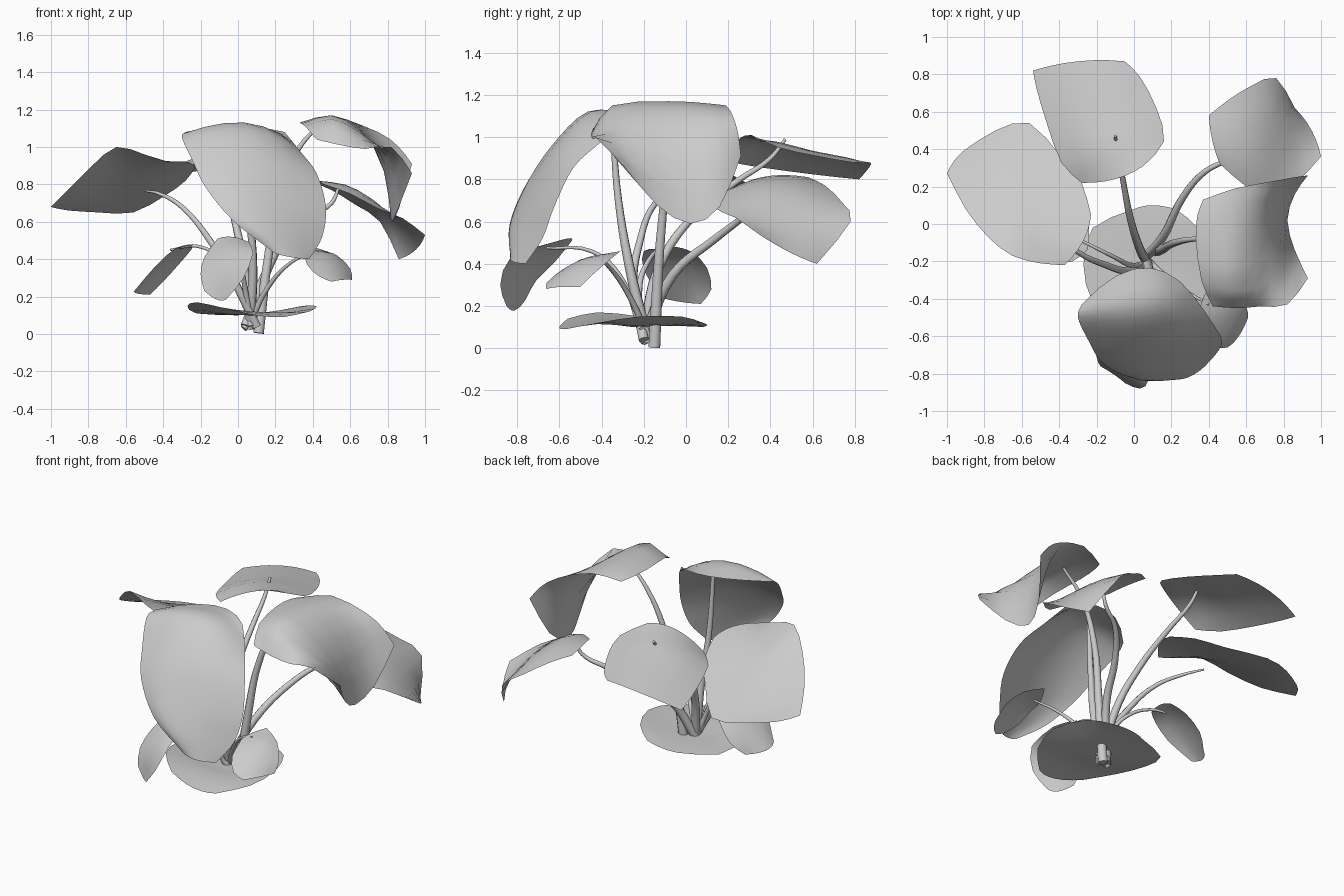
import bpy, bmesh
from mathutils import Vector

gray = bpy.data.materials.new("plain gray")
gray.diffuse_color = (0.6, 0.6, 0.6, 1)


def spline(pts, steps):
    """Smooth resampling of a list of points."""
    n, out = len(pts), []
    for i in range(n - 1):
        b, c = pts[i], pts[i + 1]
        a = pts[i - 1] if i else 2 * b - c
        d = pts[i + 2] if i + 2 < n else 2 * c - b
        for k in range(steps):
            t = k / steps
            out.append(0.5 * (2 * b + (c - a) * t + (2 * a - 5 * b + 4 * c - d) * t * t
                              + (3 * b - a - 3 * c + d) * t ** 3))
    return out + [pts[-1]]


def arc(l, m, r, cols=6):
    """Parabola through the left edge, midrib and right edge."""
    ts = [k / cols for k in range(cols + 1)]
    return [l * (1 - t) * (1 - 2 * t) + m * 4 * t * (1 - t) + r * t * (2 * t - 1) for t in ts]


def leaf(name, rows, steps=2):
    """Thin blade lofted through rows of points running from left to right edge."""
    rows = [[Vector(p) for p in r] for r in rows]
    rows = [arc(*r) if len(r) == 3 else spline(r, 2) for r in rows]
    columns = [spline(list(c), steps) for c in zip(*rows)]
    bm = bmesh.new()
    grid = [[bm.verts.new(p) for p in c] for c in columns]
    for u, v in zip(grid, grid[1:]):
        for k in range(len(u) - 1):
            bm.faces.new((u[k], u[k + 1], v[k + 1], v[k]))
    bm.normal_update()
    if sum(f.normal.z for f in bm.faces) < 0:
        bmesh.ops.reverse_faces(bm, faces=bm.faces)
    for f in bm.faces:
        f.smooth = True
    me = bpy.data.meshes.new(name)
    bm.to_mesh(me)
    bm.free()
    me.materials.append(gray)
    bpy.context.collection.objects.link(bpy.data.objects.new(name, me))


def stem(name, pts, thick=0.027, thin=0.008):
    """Tapered round stalk along a smooth path."""
    cu = bpy.data.curves.new(name, 'CURVE')
    cu.dimensions = '3D'
    cu.bevel_depth = 1.0
    cu.bevel_resolution = 2
    cu.resolution_u = 5
    cu.use_fill_caps = True
    sp = cu.splines.new('BEZIER')
    sp.bezier_points.add(len(pts) - 1)
    for i, (bp, p) in enumerate(zip(sp.bezier_points, pts)):
        bp.co = p
        bp.handle_left_type = bp.handle_right_type = 'AUTO'
        bp.radius = thick + (thin - thick) * i / (len(pts) - 1)
    cu.materials.append(gray)
    bpy.context.collection.objects.link(bpy.data.objects.new(name, cu))


# Large upper leaves
leaf("back_leaf", [
    [(-.28, .22, .88), (-.10, .24, .98), (.05, .31, 1.01)],
    [(-.39, .33, .86), (-.13, .42, .97), (.16, .44, .95)],
    [(-.47, .55, .83), (-.17, .58, .93), (.12, .62, .91)],
    [(-.52, .72, .81), (-.20, .74, .90), (.03, .79, .88)],
    [(-.54, .82, .80), (-.30, .87, .86), (-.05, .87, .88)]])
leaf("left_leaf", [
    [(-.37, -.22, .92), (-.27, -.09, .92), (-.23, .05, .89)],
    [(-.50, -.21, .96), (-.42, .03, .87), (-.28, .22, .82)],
    [(-.65, -.17, 1.0), (-.55, .15, .81), (-.39, .36, .74)],
    [(-.78, -.07, .90), (-.68, .22, .77), (-.56, .54, .65)],
    [(-.90, .08, .78), (-.85, .26, .71), (-.74, .50, .65)],
    [(-1.0, .27, .68), (-.96, .34, .67), (-.90, .40, .66)]])
leaf("back_right_leaf", [
    [(.46, .32, .80), (.42, .44, .82), (.40, .58, .81)],
    [(.60, .20, .75), (.57, .42, .80), (.50, .66, .77)],
    [(.75, .13, .67), (.70, .43, .73), (.63, .74, .69)],
    [(.88, .23, .62), (.82, .46, .61), (.76, .78, .60)],
    [(1.0, .36, .53), (.95, .50, .45), (.86, .62, .40)]])
leaf("front_leaf", [
    [(-.28, -.43, 1.08), (0, -.24, 1.11), (.25, -.31, 1.08)],
    [(-.30, -.50, 1.05), (.05, -.45, 1.12), (.33, -.40, .98)],
    [(-.24, -.63, .92), (.08, -.63, .95), (.42, -.53, .86)],
    [(-.17, -.74, .78), (.10, -.75, .75), (.47, -.62, .68)],
    [(-.02, -.82, .60), (.17, -.82, .56), (.45, -.68, .52)],
    [(.20, -.83, .43), (.29, -.82, .41), (.38, -.76, .40)]], steps=4)
leaf("right_leaf", [
    [(.42, -.44, 1.04), (.36, -.30, 1.11), (.33, -.08, 1.13), (.34, .05, 1.13), (.37, .13, 1.12)],
    [(.55, -.45, 1.01), (.50, -.35, 1.15), (.50, -.08, 1.17), (.51, .10, 1.16), (.54, .19, 1.15)],
    [(.68, -.44, .99), (.65, -.34, 1.08), (.66, -.05, 1.09), (.69, .13, 1.09), (.75, .23, 1.08)],
    [(.82, -.43, 1.0), (.80, -.25, .94), (.78, -.02, .87), (.80, .16, .90), (.86, .25, 1.0)],
    [(.93, -.29, .86), (.86, -.14, .68), (.82, .02, .59), (.86, .16, .67), (.93, .26, .91)]])

# Small lower leaves
leaf("ground_leaf", [
    [(0, .08, .10), (.10, .10, .11), (.22, .08, .12)],
    [(-.22, -.02, .11), (.08, -.05, .11), (.34, -.02, .15)],
    [(-.27, -.22, .15), (.07, -.25, .10), (.42, -.22, .15)],
    [(-.22, -.42, .17), (.08, -.42, .12), (.38, -.42, .12)],
    [(-.08, -.56, .14), (.10, -.60, .10), (.24, -.57, .09)]])
leaf("small_front_leaf", [
    [(-.11, -.54, .51), (-.03, -.56, .52), (.06, -.66, .49)],
    [(-.18, -.62, .41), (-.03, -.73, .45), (.08, -.83, .43)],
    [(-.20, -.71, .32), (-.07, -.80, .33), (.03, -.88, .30)],
    [(-.18, -.76, .23), (-.10, -.81, .18), (-.05, -.85, .20)]])
leaf("small_left_leaf", [
    [(-.25, -.14, .47), (-.24, -.05, .48), (-.25, .04, .45)],
    [(-.33, -.20, .46), (-.34, -.04, .435), (-.31, .10, .38)],
    [(-.43, -.20, .37), (-.44, -.03, .345), (-.40, .12, .28)],
    [(-.54, -.12, .24), (-.55, -.03, .22), (-.47, .07, .21)]])
leaf("small_right_leaf", [
    [(.36, -.50, .42), (.36, -.42, .44), (.42, -.31, .46)],
    [(.37, -.59, .37), (.46, -.46, .43), (.53, -.36, .42)],
    [(.43, -.66, .31), (.52, -.55, .36), (.60, -.44, .35)],
    [(.50, -.66, .28), (.56, -.60, .29), (.61, -.50, .29)]])

# Stems fanning out from the shared base
stem("back_stem", [(.07, -.2, .04), (.03, -.13, .38), (-.02, .03, .62), (-.06, .24, .79),
                   (-.09, .40, .90), (-.10, .47, .99)])
stem("left_stem", [(.10, -.2, .04), (-.03, -.25, .30), (-.15, -.22, .50), (-.30, -.15, .68),
                   (-.42, -.05, .75), (-.49, .05, .765)], .025, .006)
stem("back_right_stem", [(.04, -.2, .04), (.16, -.06, .35), (.26, .14, .52), (.38, .28, .63),
                         (.50, .34, .70), (.54, .36, .79)])
stem("front_stem", [(.06, -.18, .03), (.08, -.26, .35), (.06, -.32, .70), (.05, -.35, 1.09)], .03, .012)
stem("right_stem", [(.11, -.15, .005), (.16, -.13, .40), (.22, -.10, .75), (.33, -.08, 1.0), (.47, -.08, 1.15)], .03)
stem("ground_stem", [(.03, -.2, .03), (.07, -.19, .07), (.10, -.22, .10)], .02)
stem("small_front_stem", [(.07, -.2, .05), (.02, -.32, .35), (0, -.45, .46), (0, -.66, .475)], .017, .006)
stem("small_left_stem", [(.08, -.2, .05), (-.02, -.22, .30), (-.10, -.18, .41), (-.22, -.12, .47),
                         (-.36, -.05, .45)], .017, .006)
stem("small_right_stem", [(.06, -.18, .05), (.16, -.27, .25), (.28, -.36, .38), (.40, -.43, .44)], .017, .006)
